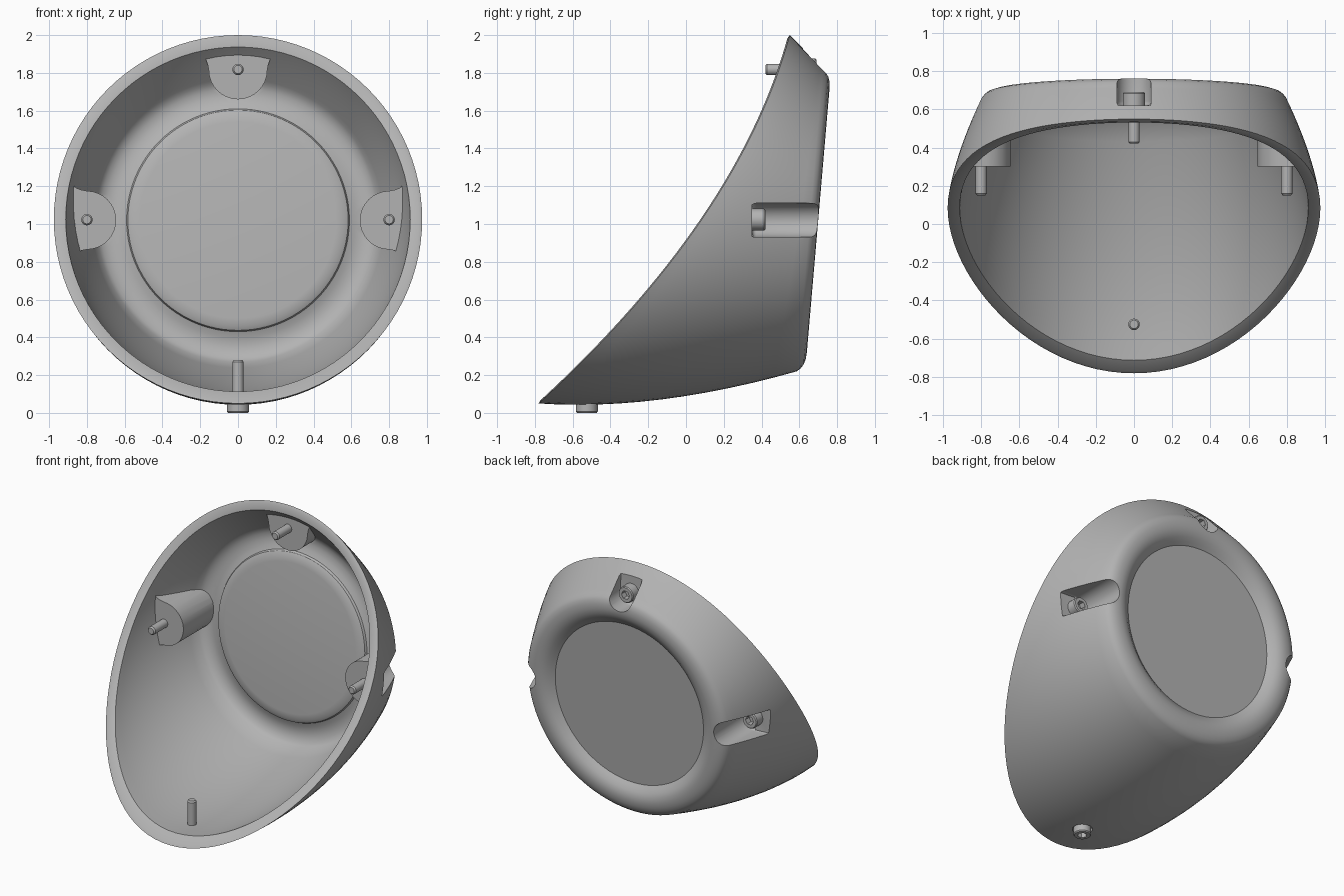
import bpy, bmesh, math
from mathutils import Matrix, Vector

if "Cube" in bpy.data.objects:
    bpy.data.objects.remove(bpy.data.objects["Cube"])

SEG = 96
MID = 1.02

grey = bpy.data.materials.new("plain grey")
grey.use_nodes = True
grey.diffuse_color = (0.45, 0.45, 0.45, 1)
grey.node_tree.nodes["Principled BSDF"].inputs["Base Color"].default_value = (0.45, 0.45, 0.45, 1)


def finish(bm, name):
    bmesh.ops.recalc_face_normals(bm, faces=bm.faces)
    mesh = bpy.data.meshes.new(name)
    bm.to_mesh(mesh)
    bm.free()
    mesh.materials.append(grey)
    ob = bpy.data.objects.new(name, mesh)
    bpy.context.collection.objects.link(ob)
    return ob


def skin(rows, name):
    """Join rings of points into a closed skin with a fan at each end."""
    bm = bmesh.new()
    rings = [[bm.verts.new(p) for p in row] for row in rows]
    n = len(rings[0])
    for a, b in zip(rings, rings[1:]):
        for i in range(n):
            j = (i + 1) % n
            bm.faces.new((a[i], a[j], b[j], b[i]))
    for ring in (rings[0], rings[-1]):
        mid = bm.verts.new(sum((v.co for v in ring), Vector()) / n)
        for i in range(n):
            bm.faces.new((ring[i], ring[(i + 1) % n], mid))
    return finish(bm, name)


def front_y(z):
    """Curved front opening as seen from the side."""
    return -0.77 + 0.911 * (z - 0.06) - 0.211 * (z - 0.06) * (z - 0.905)


def back_point(a, r, off):
    """Point on the slightly leaning back plane."""
    z = MID + r * math.cos(a)
    return Vector((r * math.sin(a), 0.70 + 0.086 * (z - MID) + off, z))


def rim_point(a, r, off=0.0):
    z = MID + 0.005 + r * math.cos(a)
    return Vector((r * math.sin(a), front_y(z) + off, z))


def wall_point(a, t, rim, corner, off, inset):
    """Curved wall from the front rim to the back corner."""
    p0, p2 = rim_point(a, rim), back_point(a, corner, off)
    length = p2.y - p0.y
    r1 = 0.89 + 0.09 * length - inset
    p1 = Vector((r1 * math.sin(a), p0.y + 0.45 * length, MID + r1 * math.cos(a)))
    return p0 * (1 - t) ** 2 + p1 * 2 * t * (1 - t) + p2 * t * t


ANGLES = [2 * math.pi * i / SEG for i in range(SEG)]
STEPS = 12


def wall(rim, corner, off, inset, first=0):
    return [[wall_point(a, k / STEPS, rim, corner, off, inset) for a in ANGLES]
            for k in range(first, STEPS + 1)]


def back(profile):
    return [[back_point(a, r, o) for a in ANGLES] for r, o in profile]


# Cup shell: rolled back edge, recessed disc, thick wall
outer_back = [(0.785, -0.026), (0.765, -0.012), (0.735, -0.003), (0.70, 0), (0.665, -0.005),
              (0.635, -0.019), (0.61, -0.038), (0.59, -0.055)]
inner_back = [(0.73, -0.072), (0.70, -0.058), (0.66, -0.054), (0.62, -0.062), (0.59, -0.075),
              (0.583, -0.09), (0.56, -0.102), (0.52, -0.107)]
rows = back(reversed(outer_back)) + wall(0.975, 0.80, -0.045, 0)[::-1]
rows.append([rim_point(a, 0.957, -0.008) for a in ANGLES])
rows += wall(0.912, 0.75, -0.09, 0.055) + back(inner_back)
shell = skin(rows, "cup_shell")

# Helper volume ending inside the wall, used to trim the bosses
hull = skin(wall(0.945, 0.775, -0.066, 0.027) + back([(0.72, -0.03), (0.65, -0.033), (0.59, -0.065)]),
            "trim_volume")


def boolean(ob, other, op):
    mod = ob.modifiers.new("cut", 'BOOLEAN')
    mod.operation, mod.object, mod.solver = op, other, 'EXACT'
    bpy.context.view_layer.update()
    deps = bpy.context.evaluated_depsgraph_get()
    mesh = bpy.data.meshes.new_from_object(ob.evaluated_get(deps))
    ob.modifiers.clear()
    ob.data = mesh


def channel(name, r, flare, reach, y0, y1, radius, turn, soft=0.0):
    """U-shaped prism along y, round towards the axis, open outwards."""
    pts = [(r * math.cos(b), r * math.sin(b))
           for b in (math.pi * (k / 16 - 0.5) for k in range(17))]
    side = [(-0.03, r + flare * 0.2), (-0.055, r + flare * 0.5), (-0.07, r + flare)] if flare else []
    side.append((-reach, r + flare))
    pts = [(u, -v) for u, v in reversed(side)] + pts + side
    bm = bmesh.new()
    lo = [bm.verts.new((v, y0, radius - u)) for u, v in pts]
    hi = [bm.verts.new((v, y1, radius - u)) for u, v in pts]
    floor = bm.faces.new(lo)
    bm.faces.new(hi)
    for i in range(len(pts)):
        j = (i + 1) % len(pts)
        bm.faces.new((lo[i], lo[j], hi[j], hi[i]))
    if soft:
        bmesh.ops.bevel(bm, geom=list(floor.edges), offset=soft, segments=4,
                        profile=0.5, affect='EDGES')
    bmesh.ops.transform(bm, verts=bm.verts,
                        matrix=Matrix.Translation((0, 0, MID)) @ Matrix.Rotation(turn, 4, 'Y'))
    return finish(bm, name)


def bolt(name, seat, direction, length):
    """Socket-head bolt whose head sits on the seat and whose shank follows direction."""
    n = 36
    # radius, height, hexagonal or round
    profile = [(0.03, -0.03, True), (0.032, -0.07, True), (0.052, -0.07, False),
               (0.058, -0.063, False), (0.058, 0, False), (0.03, 0, False),
               (0.03, length - 0.01, False), (0.022, length, False)]
    rot = Vector((0, 0, 1)).rotation_difference(Vector(direction))
    rings = []
    for r, h, hexed in profile:
        ring = []
        for i in range(n):
            a = 2 * math.pi * i / n
            k = r * math.cos(math.pi / 6) / math.cos(a % (math.pi / 3) - math.pi / 6) if hexed else r
            ring.append(Vector(seat) + rot @ Vector((k * math.cos(a), k * math.sin(a), h)))
        rings.append(ring)
    return skin(rings, name)


# Three bosses with bolt pockets: name, turn, distance from axis, pocket floor
mounts = [("top", 0, 0.795, 0.62), ("left", math.pi / 2, 0.80, 0.35), ("right", -math.pi / 2, 0.80, 0.35)]
parts, helpers, pockets = [shell], [hull], []
for name, turn, radius, seat in mounts:
    boss = channel(name + "_boss", 0.155, 0.03, 0.3, seat - 0.05, 1.0, radius, turn)
    boolean(boss, hull, 'INTERSECT')
    boolean(shell, boss, 'UNION')
    pockets.append(channel(name + "_pocket", 0.09, 0, 0.4, seat, 1.1, radius, turn, 0.022))
    helpers.append(boss)
    at = (radius * math.sin(turn), seat, MID + 0.003 + radius * math.cos(turn))
    parts.append(bolt(name + "_bolt", at, (0, -1, 0), 0.2))
for pocket in pockets:
    boolean(shell, pocket, 'DIFFERENCE')

# Bottom bolt, half sunk in a round counterbore
bm = bmesh.new()
bmesh.ops.create_cone(bm, cap_ends=True, segments=32, radius1=0.066, radius2=0.066, depth=0.2,
                      matrix=Matrix.Translation((0, -0.525, -0.03)))
bore = finish(bm, "counterbore")
boolean(shell, bore, 'DIFFERENCE')
parts.append(bolt("bottom_bolt", (0, -0.525, 0.07), (0, 0, 1), 0.21))

for ob in helpers + pockets + [bore]:
    bpy.data.objects.remove(ob)

bpy.ops.object.select_all(action='DESELECT')
for ob in parts:
    ob.select_set(True)
bpy.context.view_layer.objects.active = shell
bpy.ops.object.shade_smooth_by_angle(angle=math.radians(32))
